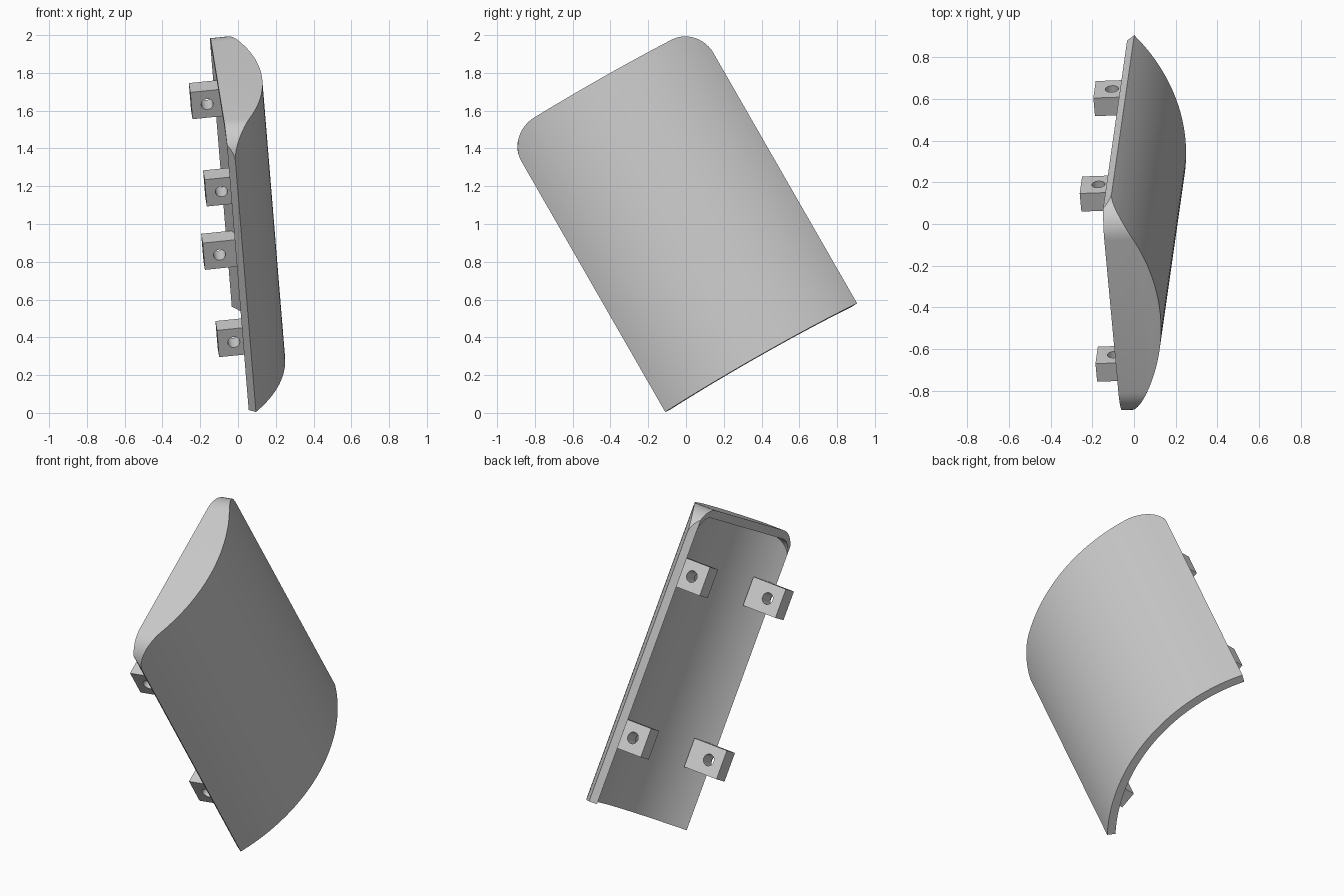
import bpy
from math import asin, sin, cos, pi, sqrt
from mathutils import Matrix, Vector

cube = bpy.data.objects.get("Cube")
if cube:
    bpy.data.objects.remove(cube)

# One plain material
grey = bpy.data.materials.new("plain grey")
grey.use_nodes = True
grey.diffuse_color = (0.6, 0.6, 0.6, 1)
grey.node_tree.nodes["Principled BSDF"].inputs["Base Color"].default_value = (0.6, 0.6, 0.6, 1)

# Panel frame: X across the panel, Y along it, Z out of the bulge
along = Vector((-0.071, -0.497, 0.866)).normalized()
across = Vector((-0.081, 0.862, 0.5))
across = (across - along * across.dot(along)).normalized()
out = across.cross(along)
frame = Matrix((across, along, out)).transposed().to_4x4()
frame.translation = (0.095, -0.11, 0.005)

WIDTH, LENGTH, BULGE, WALL, CORNER = 1.171, 1.695, 0.2, 0.046, 0.165
RADIUS = (WIDTH ** 2 / 4 + BULGE ** 2) / (2 * BULGE)
HALF = asin(WIDTH / 2 / RADIUS)


def prism(name, outline, start, end):
    """Closed prism between two copies of a 2D outline."""
    n = len(outline)
    verts = [start(p) for p in outline] + [end(p) for p in outline]
    faces = [tuple(range(n)), tuple(range(2 * n - 1, n - 1, -1))]
    faces += [(i, i + n, (i + 1) % n + n, (i + 1) % n) for i in range(n)]
    mesh = bpy.data.meshes.new(name)
    mesh.from_pydata(verts, [], faces)
    ob = bpy.data.objects.new(name, mesh)
    bpy.context.collection.objects.link(ob)
    ob.matrix_world = frame
    mesh.materials.append(grey)
    bpy.context.view_layer.objects.active = ob
    bpy.ops.object.select_all(action="DESELECT")
    ob.select_set(True)
    bpy.ops.object.mode_set(mode="EDIT")
    bpy.ops.mesh.select_all(action="SELECT")
    bpy.ops.mesh.normals_make_consistent(inside=False)
    bpy.ops.object.mode_set(mode="OBJECT")
    return ob


def along_prism(name, outline, y0, y1):
    return prism(name, outline, lambda p: (p[0], y0, p[1]), lambda p: (p[0], y1, p[1]))


def out_prism(name, outline, z0, z1):
    return prism(name, outline, lambda p: (*p, z0), lambda p: (*p, z1))


def across_prism(name, outline, x0, x1):
    return prism(name, outline, lambda p: (x0, *p), lambda p: (x1, *p))


def combine(ob, tool, operation):
    """Apply a boolean and discard the tool."""
    mod = ob.modifiers.new("cut", "BOOLEAN")
    mod.operation, mod.solver, mod.object = operation, "EXACT", tool
    bpy.context.view_layer.objects.active = ob
    bpy.ops.object.modifier_apply(modifier=mod.name)
    bpy.data.objects.remove(tool)


def smooth(ob):
    bpy.ops.object.select_all(action="DESELECT")
    ob.select_set(True)
    bpy.context.view_layer.objects.active = ob
    bpy.ops.object.shade_smooth_by_angle(angle=pi / 6)


def arc(radius, half, steps=40):
    angles = [half * (2 * i / steps - 1) for i in range(steps + 1)]
    return [(WIDTH / 2 + radius * sin(a), BULGE - RADIUS + radius * cos(a)) for a in angles]


def rounded_end(side, top, r, steps=12):
    """Plate outline with its two upper corners rounded."""
    pts = [(side, -1), (WIDTH - side, -1)]
    for cx, a0 in ((WIDTH - side - r, 0), (side + r, pi / 2)):
        for i in range(steps + 1):
            a = a0 + pi / 2 * i / steps
            pts.append((cx + r * cos(a), top - r + r * sin(a)))
    return pts


# Curved shell closed at its upper end
inner = arc(RADIUS - WALL, HALF)
shell = along_prism("curved_shell", arc(RADIUS, HALF) + [inner[-1], inner[0]], 0, LENGTH + 0.1)
combine(shell, out_prism("corner_tool", rounded_end(-0.0005, LENGTH, CORNER), -1, 1), "INTERSECT")
low = arc(RADIUS - WALL, HALF * 1.04)
cavity = along_prism("cavity_tool", low + [(low[-1][0], -0.4), (low[0][0], -0.4)], -0.2, LENGTH)
combine(cavity, out_prism("cavity_corner_tool", rounded_end(0.02, LENGTH - WALL, CORNER - WALL), -1, 1), "INTERSECT")
combine(shell, cavity, "DIFFERENCE")
smooth(shell)

# Four drilled mounting blocks inside the shell
for side, x in (("front", 0.115), ("back", WIDTH - 0.115)):
    for level, y in (("lower", 0.4), ("upper", 1.322)):
        block = [(y - 0.082, -0.168), (y + 0.082, -0.168), (y + 0.082, 0.04), (y - 0.082, 0.04)]
        ob = across_prism(f"{level}_{side}_mounting_block", block, x - 0.05, x + 0.05)
        ring = [(y + 0.032 * cos(i * pi / 12), -0.084 + 0.032 * sin(i * pi / 12)) for i in range(24)]
        combine(ob, across_prism("drill_tool", ring, x - 0.2, x + 0.2), "DIFFERENCE")
        smooth(ob)
